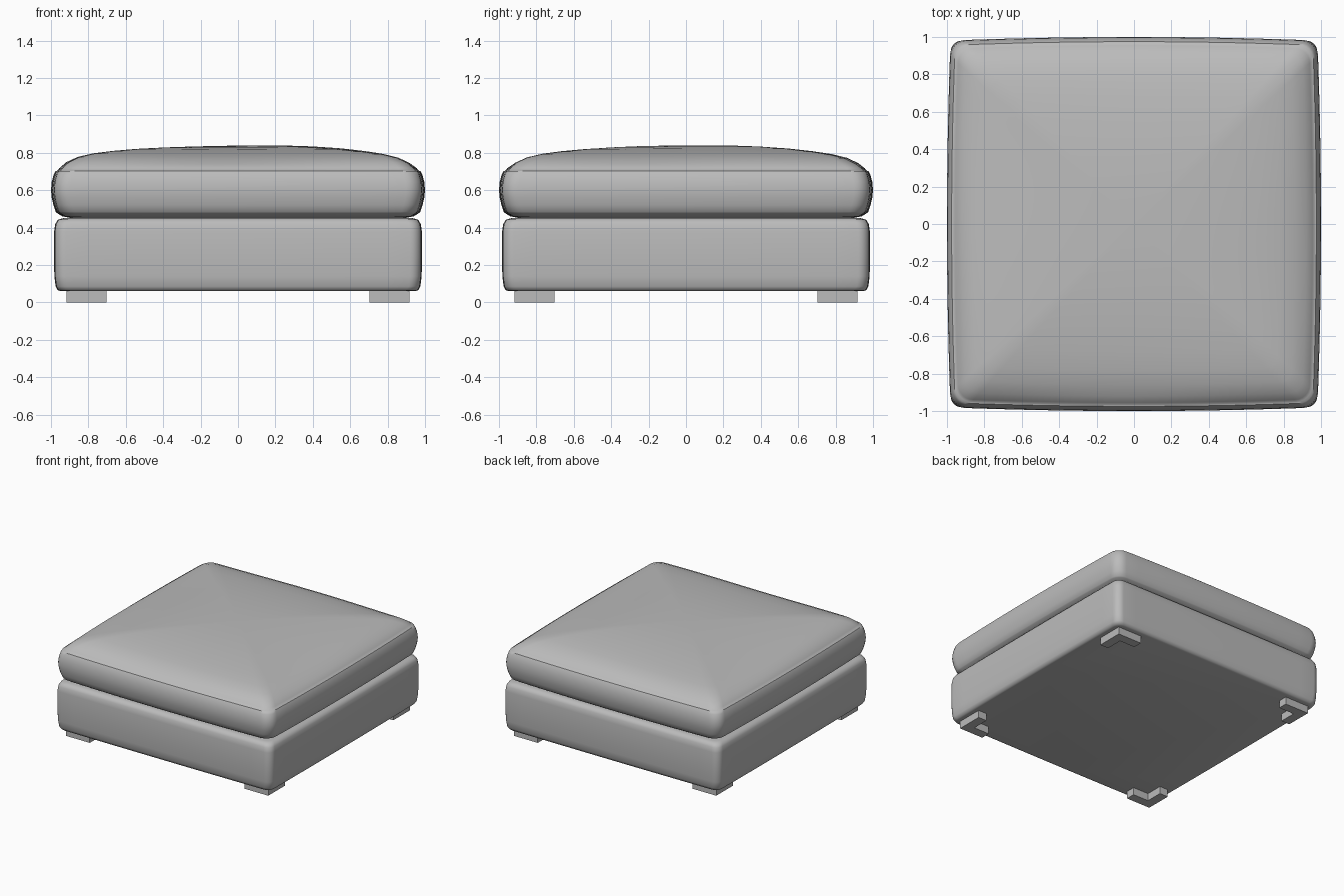
import bpy, bmesh, math

if "Cube" in bpy.data.objects:
    bpy.data.objects.remove(bpy.data.objects["Cube"])

grey = bpy.data.materials.new("grey upholstery")
grey.diffuse_color = (0.5, 0.5, 0.5, 1)
grey.use_nodes = True
grey.node_tree.nodes["Principled BSDF"].inputs["Base Color"].default_value = grey.diffuse_color


def finish(name, bm, angle):
    bmesh.ops.recalc_face_normals(bm, faces=bm.faces)
    mesh = bpy.data.meshes.new(name)
    bm.to_mesh(mesh)
    bm.free()
    mesh.materials.append(grey)
    ob = bpy.data.objects.new(name, mesh)
    bpy.context.collection.objects.link(ob)
    bpy.ops.object.select_all(action='DESELECT')
    ob.select_set(True)
    bpy.context.view_layer.objects.active = ob
    bpy.ops.object.shade_smooth_by_angle(angle=math.radians(angle))
    return ob


def rounded_square(h, r, bulge, side=16, arc=6):
    """Outline of half width h, corner radius r, sides bowed out to h."""
    pts = []
    for q in range(4):
        c, s = round(math.cos(q * math.pi / 2)), round(math.sin(q * math.pi / 2))
        k = h - bulge
        local = [(k + bulge * (1 - (2 * i / side - 1) ** 2), (k - r) * (2 * i / side - 1))
                 for i in range(side)]
        local += [(k - r + r * math.cos(a), k - r + r * math.sin(a))
                  for a in (j * math.pi / 2 / arc for j in range(arc))]
        pts += [(x * c - y * s, x * s + y * c) for x, y in local]
    return pts


def loft(name, profile, radius, bulge, angle, wobble=0.0):
    """Stack rounded squares following (half width, height) pairs."""
    bm = bmesh.new()
    rings = []
    for h, z in profile:
        ring = []
        for x, y in rounded_square(h, radius * h, bulge * h):
            lift = wobble * (math.sin(4 * x + 1.3 * y) + math.cos(3.5 * y - 2 * x)) if z > 0.72 else 0
            ring.append(bm.verts.new((x, y, z + lift)))
        rings.append(ring)
    n = len(rings[0])
    for a, b in zip(rings, rings[1:]):
        for i in range(n):
            j = (i + 1) % n
            bm.faces.new((a[i], a[j], b[j], b[i]))
    bm.faces.new(rings[0])
    bm.faces.new(rings[-1])
    return finish(name, bm, angle)


# Upholstered base box
loft("base", [(0.945, 0.06), (0.963, 0.064), (0.975, 0.085), (0.982, 0.14),
              (0.984, 0.25), (0.983, 0.38), (0.977, 0.42), (0.963, 0.442),
              (0.935, 0.45), (0.6, 0.452)], 0.06, 0.004, 50)

# Plump loose cushion with seams along the upper and lower edges
loft("cushion", [(0.6, 0.447), (0.9, 0.452), (0.94, 0.46), (0.967, 0.477),
                 (0.974, 0.483), (0.987, 0.52), (0.996, 0.56), (1.0, 0.60),
                 (0.996, 0.645), (0.985, 0.685), (0.975, 0.703), (0.966, 0.704),
                 (0.955, 0.718), (0.92, 0.745), (0.86, 0.773), (0.78, 0.792),
                 (0.68, 0.806), (0.55, 0.819), (0.4, 0.828), (0.25, 0.833),
                 (0.1, 0.835), (0.02, 0.835)], 0.085, 0.016, 50, 0.003)

# L-shaped corner feet
outer, inner, thick = 0.917, 0.703, 0.075
L = [(outer, outer), (inner, outer), (inner, outer - thick),
     (outer - thick, outer - thick), (outer - thick, inner), (outer, inner)]
for sx, side in ((-1, "left"), (1, "right")):
    for sy, end in ((-1, "front"), (1, "back")):
        bm = bmesh.new()
        face = bm.faces.new([bm.verts.new((x * sx, y * sy, 0)) for x, y in L])
        ext = bmesh.ops.extrude_face_region(bm, geom=[face], use_keep_orig=True)
        top = [v for v in ext["geom"] if isinstance(v, bmesh.types.BMVert)]
        bmesh.ops.translate(bm, verts=top, vec=(0, 0, 0.075))
        finish(f"{end}_{side}_foot", bm, 30)
